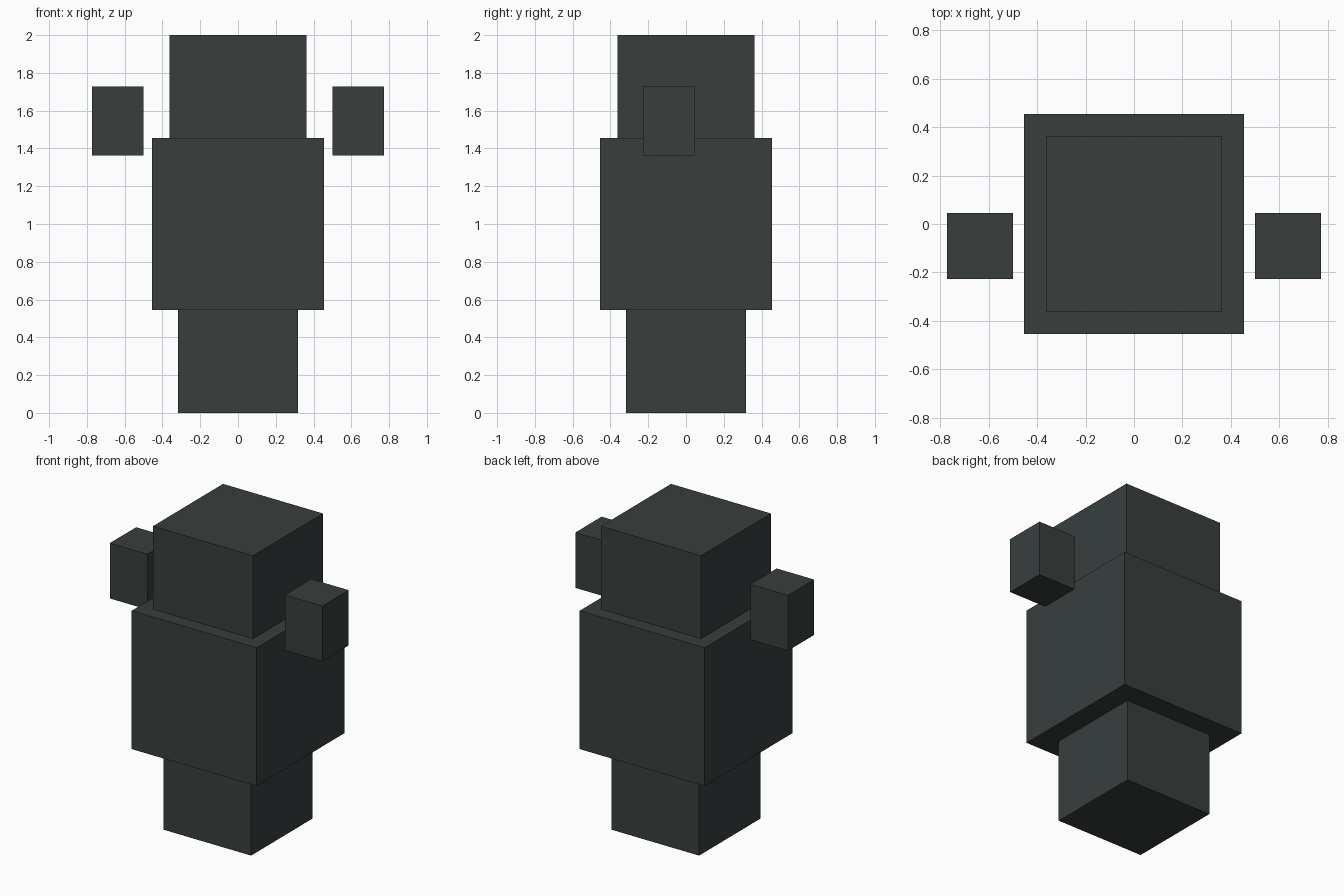
import bpy

if "Cube" in bpy.data.objects:
    bpy.data.objects.remove(bpy.data.objects["Cube"])

U = 1 / 11  # one block unit; the figure is 22 units tall

charcoal = bpy.data.materials.new("charcoal")
charcoal.diffuse_color = (0.040, 0.049, 0.048, 1)
charcoal.use_nodes = True
charcoal.node_tree.nodes["Principled BSDF"].inputs["Base Color"].default_value = charcoal.diffuse_color


def block(name, width, depth, bottom, top, x=0, y=0):
    """Flat-sided box, measured in block units."""
    bpy.ops.mesh.primitive_cube_add(size=1, location=(x * U, y * U, (bottom + top) / 2 * U))
    obj = bpy.context.object
    obj.name = name
    obj.scale = (width * U, depth * U, (top - bottom) * U)
    bpy.ops.object.transform_apply(location=False, rotation=False, scale=True)
    obj.data.materials.append(charcoal)
    return obj


# Central stack
block("base", 7, 7, 0, 6)
block("body", 10, 10, 6, 16)
block("head", 8, 8, 16, 22)

# Floating hands, one on each side
for side, sign in (("left", -1), ("right", 1)):
    block(side + "_hand", 3, 3, 15, 19, x=7 * sign, y=-1)
